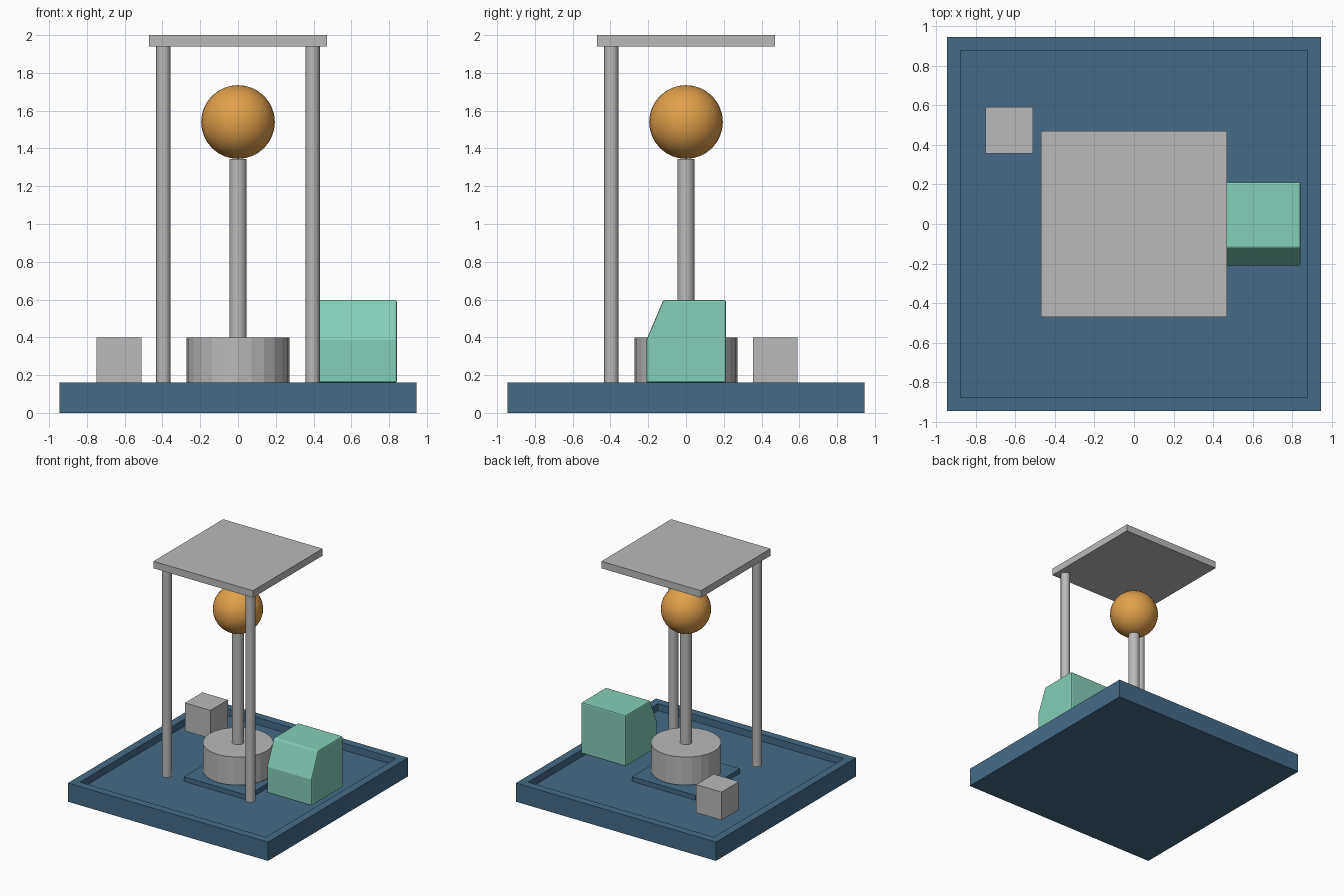
import bpy
import bmesh
from mathutils import Matrix, Vector

if "Cube" in bpy.data.objects:
    bpy.data.objects.remove(bpy.data.objects["Cube"])


def material(name, rgb):
    mat = bpy.data.materials.new(name)
    mat.use_nodes = True
    mat.diffuse_color = (*rgb, 1)
    mat.node_tree.nodes["Principled BSDF"].inputs["Base Color"].default_value = (*rgb, 1)
    return mat


BLUE = material("slate blue", (0.06, 0.145, 0.24))
GREY = material("light grey", (0.49, 0.49, 0.49))
TEAL = material("mint green", (0.23, 0.62, 0.48))
ORANGE = material("amber", (0.75, 0.35, 0.07))


def finish(name, bm, mat, smooth=False):
    bmesh.ops.recalc_face_normals(bm, faces=bm.faces)
    mesh = bpy.data.meshes.new(name)
    bm.to_mesh(mesh)
    bm.free()
    mesh.materials.append(mat)
    obj = bpy.data.objects.new(name, mesh)
    bpy.context.collection.objects.link(obj)
    if smooth:
        bpy.ops.object.select_all(action="DESELECT")
        obj.select_set(True)
        bpy.context.view_layer.objects.active = obj
        bpy.ops.object.shade_smooth_by_angle()
    return obj


def box_mesh(low, high):
    low, high = Vector(low), Vector(high)
    bm = bmesh.new()
    place = Matrix.Translation((low + high) / 2) @ Matrix.Diagonal((*(high - low), 1))
    bmesh.ops.create_cube(bm, size=1, matrix=place)
    return bm


def box(name, low, high, mat):
    return finish(name, box_mesh(low, high), mat)


def cylinder(name, x, y, radius, bottom, top, sides, smooth):
    bm = bmesh.new()
    bmesh.ops.create_cone(bm, cap_ends=True, segments=sides, radius1=radius, radius2=radius,
                          depth=top - bottom, matrix=Matrix.Translation((x, y, (bottom + top) / 2)))
    return finish(name, bm, GREY, smooth)


DECK, FLOOR = 0.16, 0.10

# Square base tray with a sunken floor
bm = box_mesh((-0.945, -0.945, 0), (0.945, 0.945, DECK))
bm.normal_update()
top = max(bm.faces, key=lambda f: f.calc_center_median().z)
bmesh.ops.inset_region(bm, faces=[top], thickness=0.095)
floor = bmesh.ops.extrude_discrete_faces(bm, faces=[top])["faces"]
bmesh.ops.translate(bm, verts=floor[0].verts, vec=(0, 0, FLOOR - DECK))
finish("base_tray", bm, BLUE)

# Low plinth under the pedestal
box("plinth", (-0.3, -0.3, FLOOR), (0.3, 0.3, 0.14), BLUE)

# Pedestal, post and ball
cylinder("pedestal", 0, 0, 0.273, DECK, 0.4, 24, False)
cylinder("centre_post", 0, 0, 0.046, 0.4, 1.345, 24, True)
bm = bmesh.new()
bmesh.ops.create_uvsphere(bm, u_segments=32, v_segments=16, radius=0.195,
                          matrix=Matrix.Translation((0, 0, 1.54)))
finish("ball", bm, ORANGE, True)

# Canopy on two front poles
for side, sign in (("right", -1), ("left", 1)):
    cylinder(side + "_pole", 0.395 * sign, -0.395, 0.038, DECK, 1.94, 16, True)
box("canopy", (-0.47, -0.47, 1.94), (0.47, 0.47, 2), GREY)

# Small crate
box("crate", (-0.75, 0.355, DECK), (-0.51, 0.59, 0.4), GREY)

# Console with a sloping front, extruded sideways from its profile
profile = [(-0.21, DECK), (0.213, DECK), (0.213, 0.597), (-0.12, 0.597), (-0.21, 0.385)]
bm = bmesh.new()
face = bm.faces.new([bm.verts.new((0.42, y, z)) for y, z in profile])
side = bmesh.ops.extrude_face_region(bm, geom=[face])["geom"]
bmesh.ops.translate(bm, verts=[v for v in side if isinstance(v, bmesh.types.BMVert)],
                    vec=(0.422, 0, 0))
console = finish("console", bm, TEAL)
bevel = console.modifiers.new("soft_edges", "BEVEL")
bevel.width = 0.01
bevel.segments = 2
bevel.limit_method = "ANGLE"
